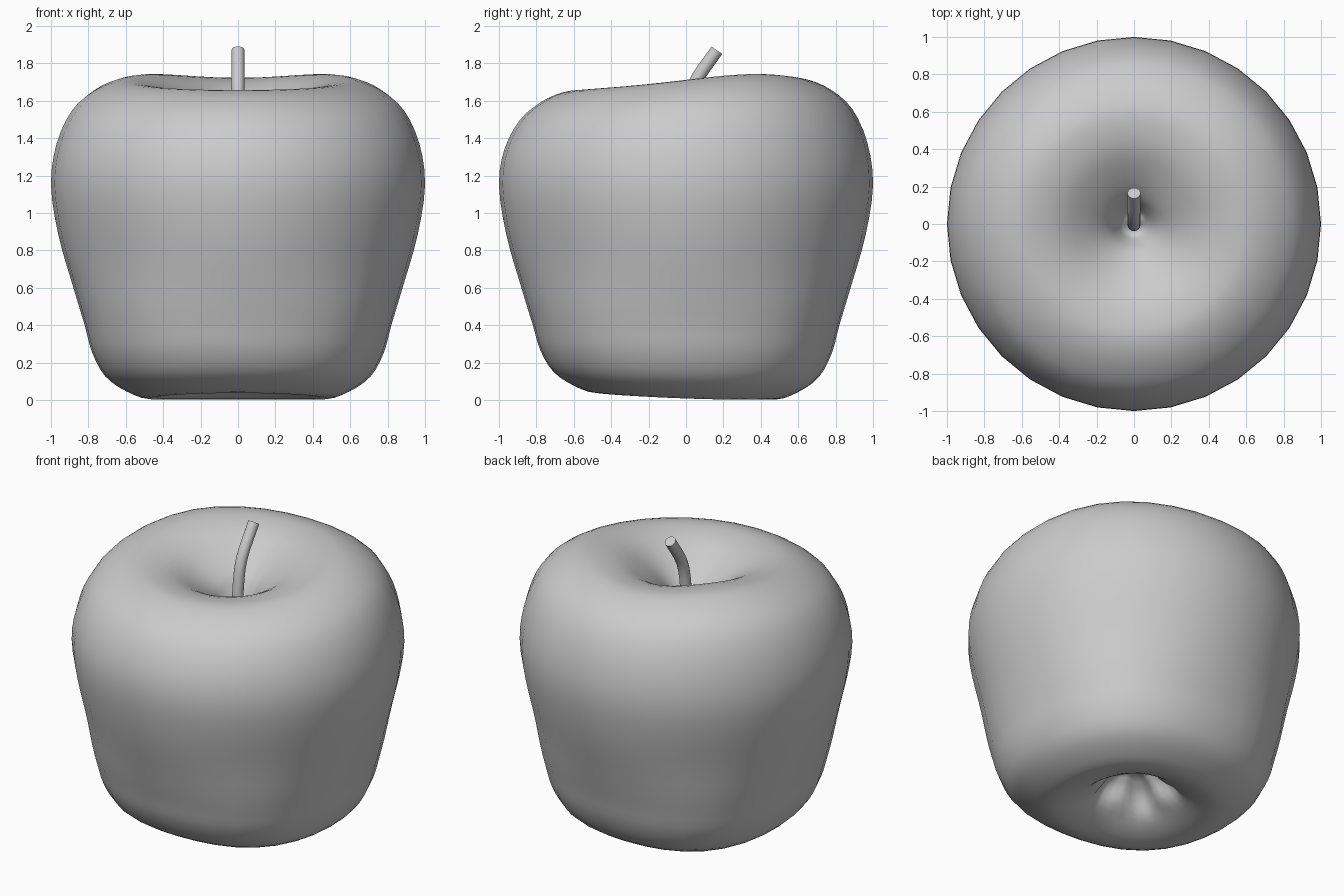
import bpy, bmesh
from math import sin, cos, pi
from mathutils import Vector

if "Cube" in bpy.data.objects:
    bpy.data.objects.remove(bpy.data.objects["Cube"])

SIDES = 32


def smooth(t):
    t = max(0.0, min(1.0, t))
    return t * t * (3 - 2 * t)


def spline(pts, steps):
    """Catmull-Rom curve through the points."""
    pts = [Vector(p) for p in pts]
    pad = [2 * pts[0] - pts[1]] + pts + [2 * pts[-1] - pts[-2]]
    out = []
    for a, b, c, d in zip(pad, pad[1:], pad[2:], pad[3:]):
        for k in range(steps):
            t = k / steps
            out.append(0.5 * (2 * b + (c - a) * t + (2 * a - 5 * b + 4 * c - d) * t * t
                              + (3 * b - a - 3 * c + d) * t ** 3))
    return out + [pts[-1]]


def loft(name, rings, start, end):
    """Skin closed rings of points and close both ends at a point."""
    bm = bmesh.new()
    rows = [[bm.verts.new(p) for p in ring] for ring in rings]
    for lo, hi in zip(rows, rows[1:]):
        n = len(lo)
        for i in range(n):
            j = (i + 1) % n
            bm.faces.new((lo[i], lo[j], hi[j], hi[i]))
    for row, tip in ((rows[0], start), (rows[-1], end)):
        v = bm.verts.new(tip)
        for i in range(len(row)):
            bm.faces.new((row[i], row[(i + 1) % len(row)], v))
    bmesh.ops.recalc_face_normals(bm, faces=bm.faces)
    mesh = bpy.data.meshes.new(name)
    bm.to_mesh(mesh)
    bm.free()
    obj = bpy.data.objects.new(name, mesh)
    bpy.context.collection.objects.link(obj)
    bpy.context.view_layer.objects.active = obj
    obj.select_set(True)
    bpy.ops.object.shade_smooth_by_angle(angle=pi / 3)
    obj.select_set(False)
    return obj


# Fruit: half profile from the stem hollow, over the shoulder, to the bottom hollow
profile = [(.04, 1.34), (.07, 1.36), (.105, 1.43), (.15, 1.50), (.25, 1.585), (.40, 1.675),
           (.55, 1.71), (.66, 1.70), (.78, 1.645), (.89, 1.545), (.97, 1.37), (1, 1.15),
           (.96, .88), (.88, .60), (.82, .40), (.78, .25), (.71, .12), (.60, .04),
           (.48, 0), (.35, .03), (.24, .10), (.17, .20), (.09, .26)]


def fruit_point(r, z, a, inner):
    s = sin(a)
    # squarish lower body and a lobed bottom hollow
    if inner:
        k = 1 + .18 * smooth((.30 - r) / .12) * cos(5 * a)
    else:
        k = 1
    k *= 1 + .05 * smooth((.85 - z) / .5) * sin(2 * a) ** 2
    # uneven tilted shoulder and base
    top = .07 * s - .037 * s ** 3 - .0225 * s ** 4
    base = .008 - .0175 * s + .012 * s * s
    z += smooth((z - 1.1) / .55) * top + smooth((.5 - z) / .5) * base
    return (r * k * cos(a), r * k * sin(a), z)


rings = [[fruit_point(p.x, p.y, 2 * pi * i / SIDES, p.y < .5 and p.x < .35)
          for i in range(SIDES)] for p in spline(profile, 3)]
loft("fruit_body", rings, (0, 0, 1.335), (0, 0, .26))

# Stem: bent round rod leaning to the back
path = spline([(0, 0, 1.30), (0, 0, 1.48), (0, .04, 1.68), (0, .165, 1.87)], 4)
stem = []
for i, p in enumerate(path):
    d = (path[min(i + 1, len(path) - 1)] - path[max(i - 1, 0)]).normalized()
    u = Vector((1, 0, 0))
    v = d.cross(u)
    stem.append([p + .035 * (cos(2 * pi * k / 16) * u + sin(2 * pi * k / 16) * v)
                 for k in range(16)])
loft("stem", stem, path[0], path[-1])
